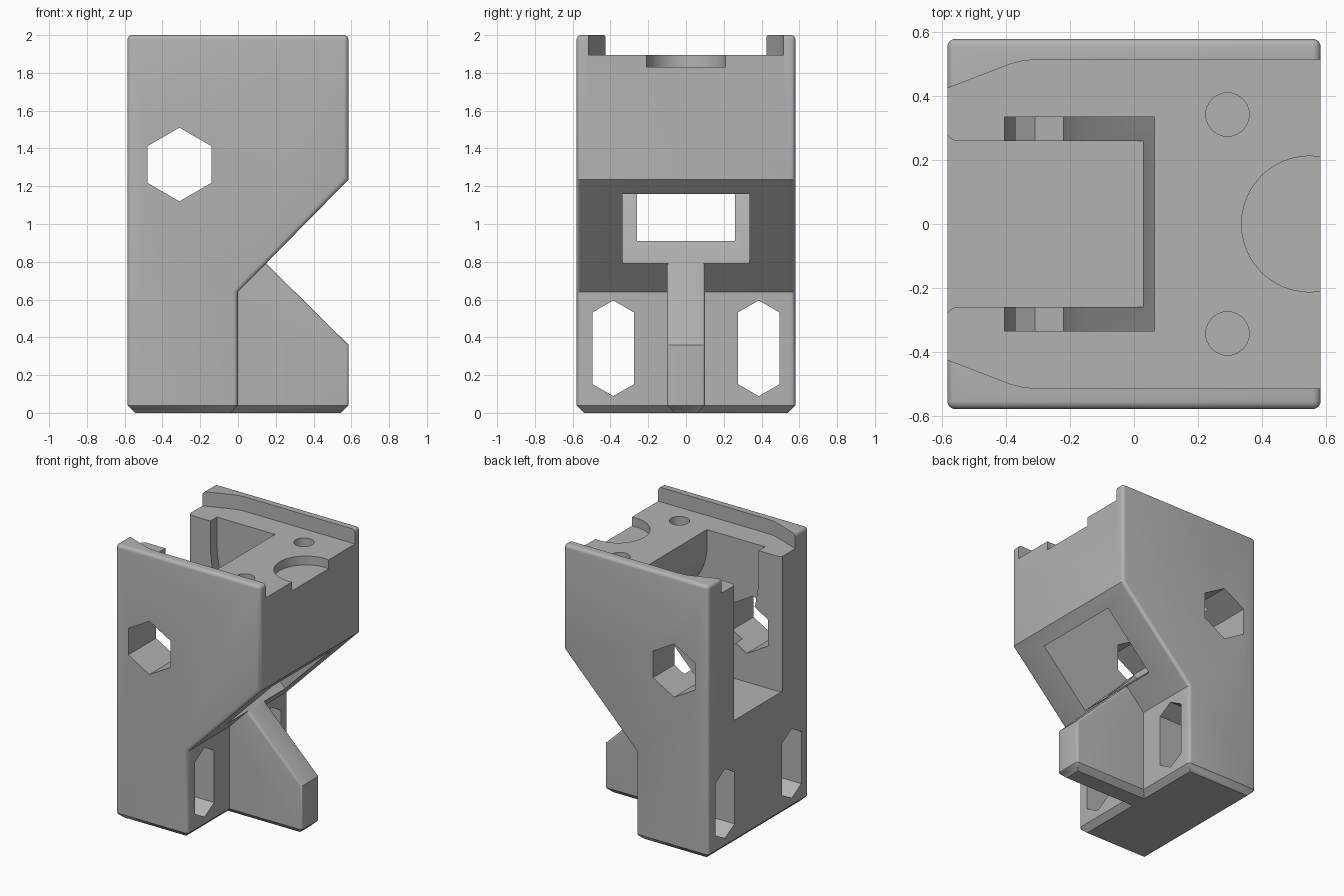
import bpy, bmesh
from math import cos, sin, pi, radians

if "Cube" in bpy.data.objects:
    bpy.data.objects.remove(bpy.data.objects["Cube"])

W, D, H = 0.585, 0.58, 2.0      # half width, half depth, height
FLOOR = 1.895                   # rail channel floor

grey = bpy.data.materials.new("Plain grey")
grey.use_nodes = True
colour = (0.45, 0.45, 0.45, 1)
grey.diffuse_color = colour
grey.node_tree.nodes["Principled BSDF"].inputs["Base Color"].default_value = colour


def prism(name, pts, axis, lo, hi, round_rule=None, radius=0.025, chamfer=0):
    """Extrude a 2D outline along an axis, then optionally chamfer and round."""
    place = {"x": lambda a, b, t: (t, a, b),
             "y": lambda a, b, t: (a, t, b),
             "z": lambda a, b, t: (a, b, t)}[axis]
    bm = bmesh.new()
    base = bm.faces.new([bm.verts.new(place(a, b, lo)) for a, b in pts])
    top = bmesh.ops.extrude_face_region(bm, geom=[base])["geom"]
    shift = place(0, 0, hi - lo)
    bmesh.ops.translate(bm, vec=shift, verts=[v for v in top if isinstance(v, bmesh.types.BMVert)])
    bmesh.ops.recalc_face_normals(bm, faces=bm.faces)
    if chamfer:
        edges = [e for e in bm.edges if all(abs(v.co.z) < 1e-5 for v in e.verts)]
        bmesh.ops.bevel(bm, geom=edges, offset=chamfer, segments=1, affect="EDGES", profile=0.5)
    if round_rule:
        edges = [e for e in bm.edges if round_rule(*[v.co for v in e.verts])]
        bmesh.ops.bevel(bm, geom=edges, offset=radius, segments=4, affect="EDGES", profile=0.5)
    bmesh.ops.recalc_face_normals(bm, faces=bm.faces)
    mesh = bpy.data.meshes.new(name)
    bm.to_mesh(mesh)
    bm.free()
    mesh.materials.append(grey)
    ob = bpy.data.objects.new(name, mesh)
    bpy.context.collection.objects.link(ob)
    return ob


def arc(cx, cy, r, start, end, n):
    return [(cx + r * cos(radians(start + (end - start) * i / n)),
             cy + r * sin(radians(start + (end - start) * i / n))) for i in range(n + 1)]


def circle(cx, cy, r, n=48):
    return arc(cx, cy, r, 0, 360, n)[:-1]


def hexagon(cx, cy, half_w, half_h, shoulder):
    return [(cx, cy - half_h), (cx + half_w, cy - shoulder), (cx + half_w, cy + shoulder),
            (cx, cy + half_h), (cx - half_w, cy + shoulder), (cx - half_w, cy - shoulder)]


def mirror_outline(pts):
    return pts + [(a, -b) for a, b in reversed(pts)]


def combine(target, tool, operation):
    bpy.context.view_layer.objects.active = target
    mod = target.modifiers.new(tool.name, "BOOLEAN")
    mod.object, mod.operation, mod.solver = tool, operation, "EXACT"
    bpy.ops.object.modifier_apply(modifier=mod.name)
    bpy.data.objects.remove(tool)


# Main block: upright housing with an overhanging upper half
def housing_edges(a, b):
    on_side = abs(a.y) > D - 1e-4 and abs(b.y) > D - 1e-4 and a.y * b.y > 0
    above = max(a.z, b.z) > 0.05
    top = min(a.z, b.z) > H - 1e-4
    return (on_side and above) or top


housing = prism("housing", [(-W, 0), (0, 0), (0, 0.64), (W, 1.235), (W, H), (-W, H)],
                "y", -D, D, housing_edges, 0.025, 0.04)


# Front rib whose sloping top continues the chute floor
def rib_edges(a, b):
    return (abs(a.y) > 0.099 and abs(b.y) > 0.099 and a.y * b.y > 0
            and max(a.z, b.z) > 0.05 and max(a.x, b.x) > 0.3 and min(a.x, b.x) > 0.1)


rib = prism("rib", [(-0.1, 0), (W, 0), (W, 0.36), (0.145, 0.795), (-0.1, 0.6)],
            "y", -0.1, 0.1, rib_edges, 0.015, 0.04)
combine(housing, rib, "UNION")

# Rail channel along the top, narrowing at one end
channel = [(-0.7, 0.38), (-W, 0.425), (-0.39, 0.5), (-0.35, 0.511), (-0.31, 0.515), (0.7, 0.515)]
combine(housing, prism("rail_channel", mirror_outline(channel), "z", FLOOR, 2.2), "DIFFERENCE")

# Curved chute: vertical at the top, leaving square to the overhang
R_OUT, R_IN = 0.9, 0.4
bend = 0.4142                                   # tan of 22.5 degrees
outer = arc(-0.405 + R_OUT, 1.345 + bend * R_OUT, R_OUT, 180, 225, 16)
inner = arc(0.065 + R_IN, 1.605 + bend * R_IN, R_IN, 225, 180, 12)
chute = [(-0.405, 2.2)] + outer + [(0.44, 0.5), (0.81, 0.86)] + inner + [(0.065, 2.2)]
# The mouth stops just past the overhang so that the rib is left whole
chute[18:20] = [(0.145, 0.795), (0.16, 0.785), (0.53, 1.14)]
combine(housing, prism("chute", chute, "y", -0.335, 0.335), "DIFFERENCE")

# Narrow slot open to the back, with rounded mouth corners
slot = [(-0.7, 0.3)] + arc(-0.55, 0.3, 0.04, 210, 270, 6) + [(0.05, 0.26)]
combine(housing, prism("slot", mirror_outline(slot), "z", 0.91, 2.2), "DIFFERENCE")

# Hexagonal cross hole and the two tall mounting holes
combine(housing, prism("cross_hole", hexagon(-0.31, 1.315, 0.17, 0.195, 0.097), "y", -1, 1), "DIFFERENCE")
for side in (-1, 1):
    combine(housing, prism("mounting_hole", hexagon(side * 0.385, 0.342, 0.11, 0.253, 0.19),
                           "x", -1, 1), "DIFFERENCE")
    combine(housing, prism("pin_hole", circle(0.293, side * 0.343, 0.068, 32),
                           "z", 1.7, 2.2), "DIFFERENCE")

# Shallow round recess at the edge of the channel floor
combine(housing, prism("round_recess", circle(0.55, 0, 0.213), "z", 1.83, 1.95), "DIFFERENCE")

# Smooth the rounded edges and curves only
bpy.ops.object.select_all(action="DESELECT")
housing.select_set(True)
bpy.context.view_layer.objects.active = housing
bpy.ops.object.shade_smooth_by_angle(angle=radians(28))
